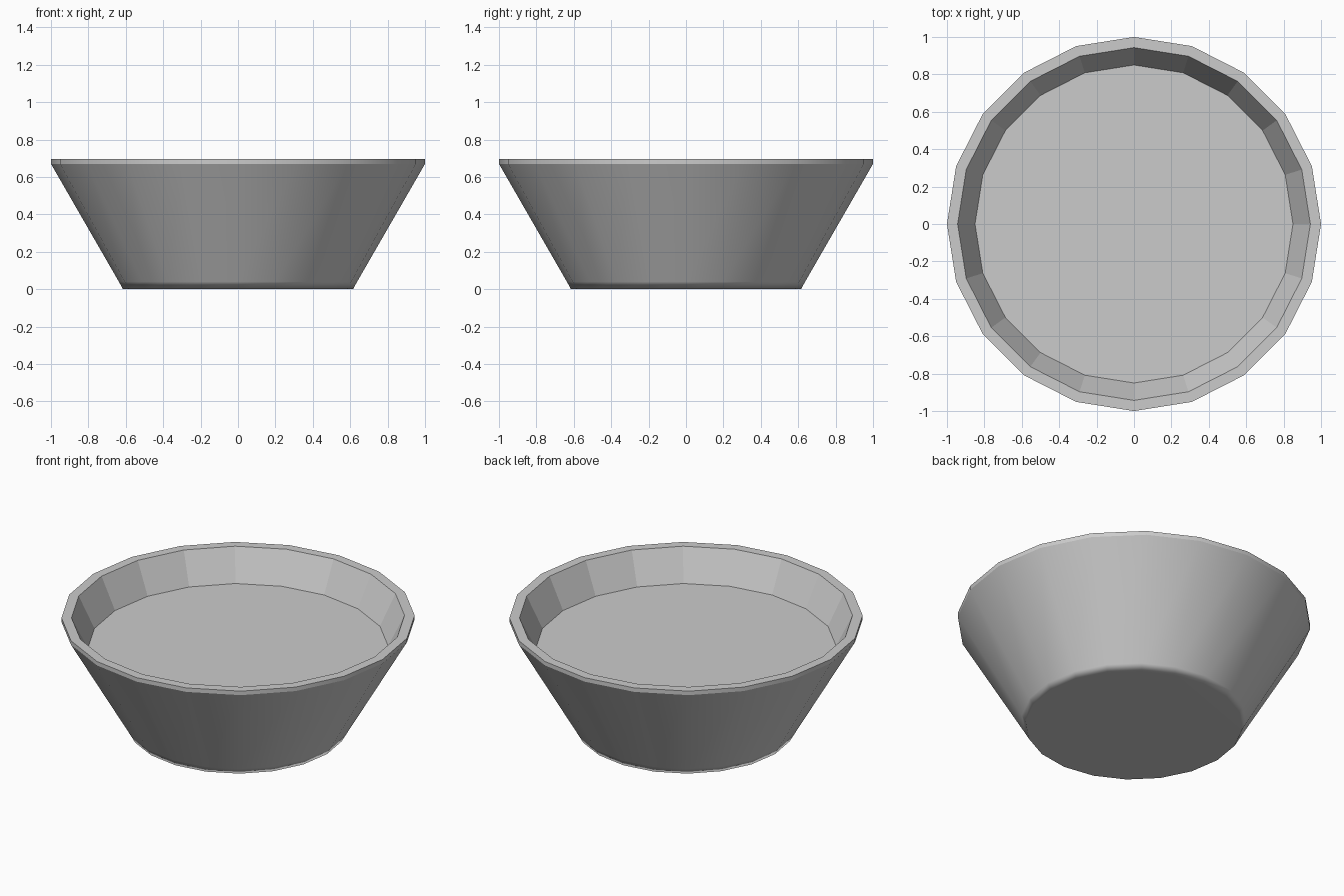
import bpy, bmesh
from math import cos, sin, tau

if "Cube" in bpy.data.objects:
    bpy.data.objects.remove(bpy.data.objects["Cube"])

SIDES = 20
# Profile (radius, z): base, lower wall, under rim, rim outside, rim inside, inner floor
PROFILE = [(0.615, 0.0), (0.637, 0.04), (1.0, 0.67), (1.0, 0.695), (0.943, 0.695), (0.85, 0.505)]
SMOOTH_BANDS = {0, 1, 2}   # outer bands are smooth, the inside is faceted
SHARP_RINGS = {2, 3, 4, 5}

bm = bmesh.new()
rings = [[bm.verts.new((r * cos(tau * i / SIDES), r * sin(tau * i / SIDES), z))
          for i in range(SIDES)] for r, z in PROFILE]

# Wall bands
for k, (low, high) in enumerate(zip(rings, rings[1:])):
    for i in range(SIDES):
        j = (i + 1) % SIDES
        face = bm.faces.new((low[i], low[j], high[j], high[i]))
        face.smooth = k in SMOOTH_BANDS

# Underside and inner floor
base = bm.faces.new(rings[0][::-1])
base.smooth = True
bm.faces.new(rings[-1])

# Crisp rim and floor edges
for k in SHARP_RINGS:
    for i in range(SIDES):
        bm.edges.get((rings[k][i], rings[k][(i + 1) % SIDES])).smooth = False

mesh = bpy.data.meshes.new("bowl")
bm.to_mesh(mesh)
bm.free()
bowl = bpy.data.objects.new("bowl", mesh)
bpy.context.collection.objects.link(bowl)

# Large base face keeps its flat shading
weighted = bowl.modifiers.new("weighted_normals", 'WEIGHTED_NORMAL')
weighted.keep_sharp = True
